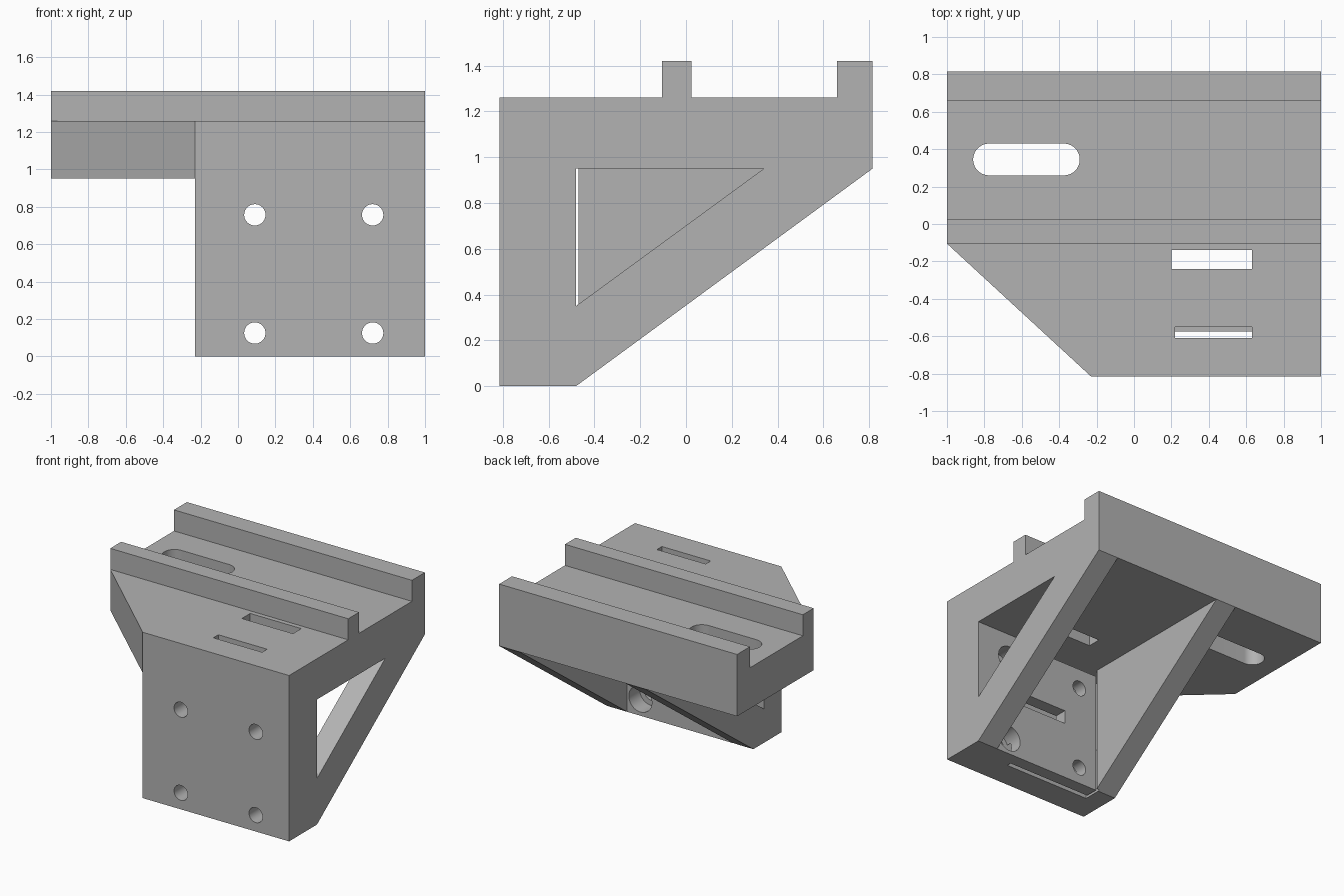
import bpy
import bmesh
from mathutils import Matrix, Vector

old = bpy.data.objects.get("Cube")
if old:
    bpy.data.objects.remove(old, do_unlink=True)

grey = bpy.data.materials.new("plain grey")
grey.use_nodes = True
COLOUR = (0.45, 0.45, 0.45, 1)
grey.diffuse_color = COLOUR
grey.node_tree.nodes["Principled BSDF"].inputs["Base Color"].default_value = COLOUR


def finish(name, bm):
    bmesh.ops.recalc_face_normals(bm, faces=bm.faces)
    mesh = bpy.data.meshes.new(name)
    bm.to_mesh(mesh)
    bm.free()
    mesh.materials.append(grey)
    obj = bpy.data.objects.new(name, mesh)
    bpy.context.collection.objects.link(obj)
    return obj


def prism(name, axis, profile, low, high):
    """Extrude a flat profile along x (profile is y, z) or z (profile is x, y)."""
    bm = bmesh.new()
    place = (lambda p: (low, *p)) if axis == "x" else (lambda p: (*p, low))
    face = bm.faces.new([bm.verts.new(place(p)) for p in profile])
    step = Vector((high - low, 0, 0)) if axis == "x" else Vector((0, 0, high - low))
    new = bmesh.ops.extrude_face_region(bm, geom=[face])["geom"]
    bmesh.ops.translate(bm, vec=step, verts=[v for v in new if isinstance(v, bmesh.types.BMVert)])
    return finish(name, bm)


def box(name, x, y, z):
    return prism(name, "x", [(y[0], z[0]), (y[1], z[0]), (y[1], z[1]), (y[0], z[1])], *x)


def cylinder(name, radius, centre, depth, axis):
    bm = bmesh.new()
    turn = Matrix.Rotation(1.5707963, 4, "X") if axis == "y" else Matrix()
    bmesh.ops.create_cone(bm, cap_ends=True, segments=40, radius1=radius, radius2=radius,
                          depth=depth, matrix=Matrix.Translation(centre) @ turn)
    return finish(name, bm)


def cut(body, cutter):
    mod = body.modifiers.new("cut", "BOOLEAN")
    mod.operation = "DIFFERENCE"
    mod.solver = "EXACT"
    mod.object = cutter
    cutter.hide_render = True
    bpy.context.view_layer.objects.active = body
    bpy.ops.object.modifier_apply(modifier=mod.name)
    bpy.data.objects.remove(cutter, do_unlink=True)


# Main levels
FRONT, BACK = -0.815, 0.815
DECK_LOW, DECK_TOP, RAIL_TOP = 0.95, 1.26, 1.42
WALL, SKIN, CLAMP = -0.48, -0.61, -0.575     # wall back, front plate back, clamp plate front
SIDE, INNER, OUTER = -0.23, -0.06, 0.83      # wall edge and brace inner faces

# Side outline with both rails
bracket = prism("bracket", "x", [
    (FRONT, 0), (WALL, 0), (BACK, DECK_LOW), (BACK, RAIL_TOP), (0.66, RAIL_TOP),
    (0.66, DECK_TOP), (0.025, DECK_TOP), (0.025, RAIL_TOP), (-0.105, RAIL_TOP),
    (-0.105, DECK_TOP), (FRONT, DECK_TOP)], -1, 1)

# Open space under the overhanging deck and between the braces
cut(bracket, box("overhang", (-1.2, SIDE), (-1, 1), (-0.2, DECK_LOW)))
cut(bracket, box("bay", (INNER, OUTER), (WALL, 1), (-0.2, DECK_LOW)))

# Angled deck corner
cut(bracket, prism("corner", "z", [(-1, -0.105), (SIDE, FRONT), (SIDE, -1),
                                   (-1.2, -1), (-1.2, -0.105)], -0.2, 1.6))

# Triangular windows in the braces
cut(bracket, prism("window", "x", [(WALL, 0.35), (0.34, DECK_LOW), (WALL, DECK_LOW)], OUTER - 0.05, 1.1))
cut(bracket, prism("deep_window", "x", [(SKIN, 0.255), (0.34, DECK_LOW), (SKIN, DECK_LOW)], -0.4, INNER))

# Gaps that free the clamp plate from the front plate, the brace and the deck
cut(bracket, box("clamp_gap", (INNER - 0.02, 0.63), (SKIN, CLAMP), (-0.2, DECK_LOW)))
cut(bracket, box("edge_gap", (INNER - 0.02, INNER), (SKIN, WALL + 0.01), (-0.2, DECK_LOW)))
cut(bracket, box("top_gap", (INNER - 0.02, 0.63), (SKIN, WALL + 0.01), (0.907, DECK_LOW)))

# Strap slots in the deck and in the clamp plate
cut(bracket, box("deck_slot", (0.2, 0.63), (-0.24, -0.14), (0.9, 1.4)))
cut(bracket, box("feed_slot", (0.22, 0.63), (SKIN, -0.55), (0.93, 1.4)))
cut(bracket, box("clamp_slot", (0.22, 0.63), (SKIN + 0.01, WALL + 0.1), (0.43, 0.53)))

# Long rounded slot in the deck
cut(bracket, box("long_slot", (-0.775, -0.375), (0.26, 0.43), (0.8, 1.5)))
for x in (-0.775, -0.375):
    cut(bracket, cylinder("slot_end", 0.085, (x, 0.345, 1.1), 0.8, "z"))

# Screw holes, with wide bores behind the outer pair
for z in (0.125, 0.757):
    for x in (0.09, 0.72):
        cut(bracket, cylinder("screw_hole", 0.057, (x, -0.65, z), 0.6, "y"))
    cut(bracket, cylinder("screw_bore", 0.097, (0.72, SKIN + 0.1, z), 0.2, "y"))

# Smooth the round holes, keep every edge sharp
bpy.ops.object.select_all(action="DESELECT")
bracket.select_set(True)
bpy.context.view_layer.objects.active = bracket
bpy.ops.object.shade_smooth_by_angle(angle=0.5)
